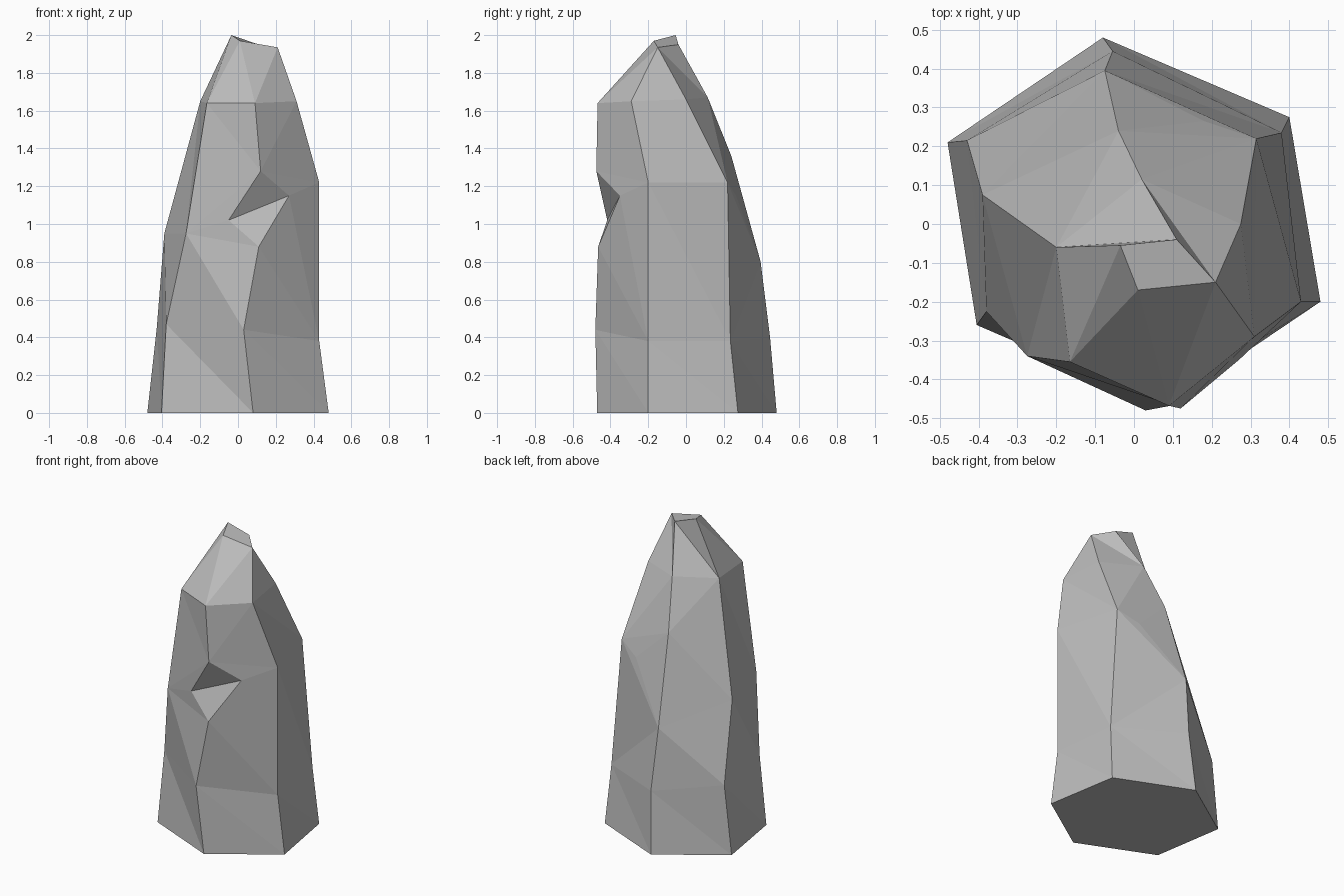
import bpy
import bmesh
from mathutils import Vector

cube = bpy.data.objects.get("Cube")
if cube:
    bpy.data.objects.remove(cube, do_unlink=True)

# Flat stone colour
stone = bpy.data.materials.new("stone_grey")
stone.use_nodes = True
stone_colour = (0.5, 0.5, 0.5, 1)
stone.diffuse_color = stone_colour
stone.node_tree.nodes["Principled BSDF"].inputs["Base Color"].default_value = stone_colour

bm = bmesh.new()


def corner(x, y, z):
    """One corner of the rock, in hundredths of a unit."""
    return bm.verts.new(Vector((x, y, z)) / 100)


def ridge(*corners):
    """A chipped vertical edge, listed from the ground upwards."""
    return [corner(*c) for c in corners]


def facet(*corners):
    bm.faces.new(corners)


def rock_side(left, right, steps):
    """Fill between two ridges, stepping up the left or right one each time."""
    i = j = 0
    for step in steps:
        if step == "l":
            facet(left[i], right[j], left[i + 1])
            i += 1
        else:
            facet(left[i], right[j], right[j + 1])
            j += 1


# Broken tip
tip_left = corner(21, -15, 193.5)
tip_front = corner(1, -17, 197)
tip_right = corner(-3.5, -5.5, 200)
tip_back = corner(11, -4, 195)

# Six ridges of the pillar
back = ridge((-8, 48, 0), (-5.5, 44.5, 40), (-7.5, 39.5, 80),
             (-4, 24, 136), (2, 11.5, 167))
back_right = ridge((-48, 21, 0), (-43, 21.5, 45), (-39, 7.5, 95), (-20, -6, 165))
front_right = ridge((-40.5, -26, 0), (-38, -22.5, 47), (-27.5, -34, 95), (-16.5, -35.5, 164))
front = ridge((8, -47, 0), (3, -48, 44), (11, -46.5, 88),
              (12, -47.5, 128), (9, -46.8, 164))
front_left = ridge((48, -20, 0), (43, -20, 38), (43, -20, 122), (31, -29, 165))
back_left = ridge((40, 27.5, 0), (38, 23.5, 38), (31.5, 22, 122), (27.5, 0, 166))

# Corners of the front notch and the back chip
notch_right = corner(-5, -41.7, 102)
notch_left = corner(27, -35, 115)
chip = corner(18, 26.5, 115)


def with_corner(path, extra):
    """The same ridge, detouring round a chip after its third corner."""
    return path[:3] + [extra] + path[3:]


back.append(tip_back)
back_right.append(tip_right)
front_right.append(tip_front)
front.append(tip_front)
front_left.append(tip_left)
back_left.append(tip_left)

# Sides of the pillar
rock_side(back, back_right, "lrlrlrllr")
rock_side(back_right, front_right, "lrlrlrlr")
rock_side(front_right, with_corner(front, notch_right), "lrlrrrlrr")
rock_side(with_corner(front, notch_left), front_left, "lrllrlrlrl")
rock_side(front_left, back_left, "lrlrlrl")
rock_side(back_left, with_corner(back, chip), "lrrlrrrllr")

# Notch faces, chip face, tip and base
facet(front[2], notch_left, notch_right)
facet(notch_right, notch_left, front[3])
facet(chip, back[2], back[3])
facet(tip_front, tip_left, tip_back, tip_right)
facet(*[path[0] for path in (back, back_left, front_left, front, front_right, back_right)])

bmesh.ops.recalc_face_normals(bm, faces=bm.faces)
mesh = bpy.data.meshes.new("rock_pillar")
bm.to_mesh(mesh)
bm.free()
mesh.materials.append(stone)
rock = bpy.data.objects.new("rock_pillar", mesh)
bpy.context.collection.objects.link(rock)
